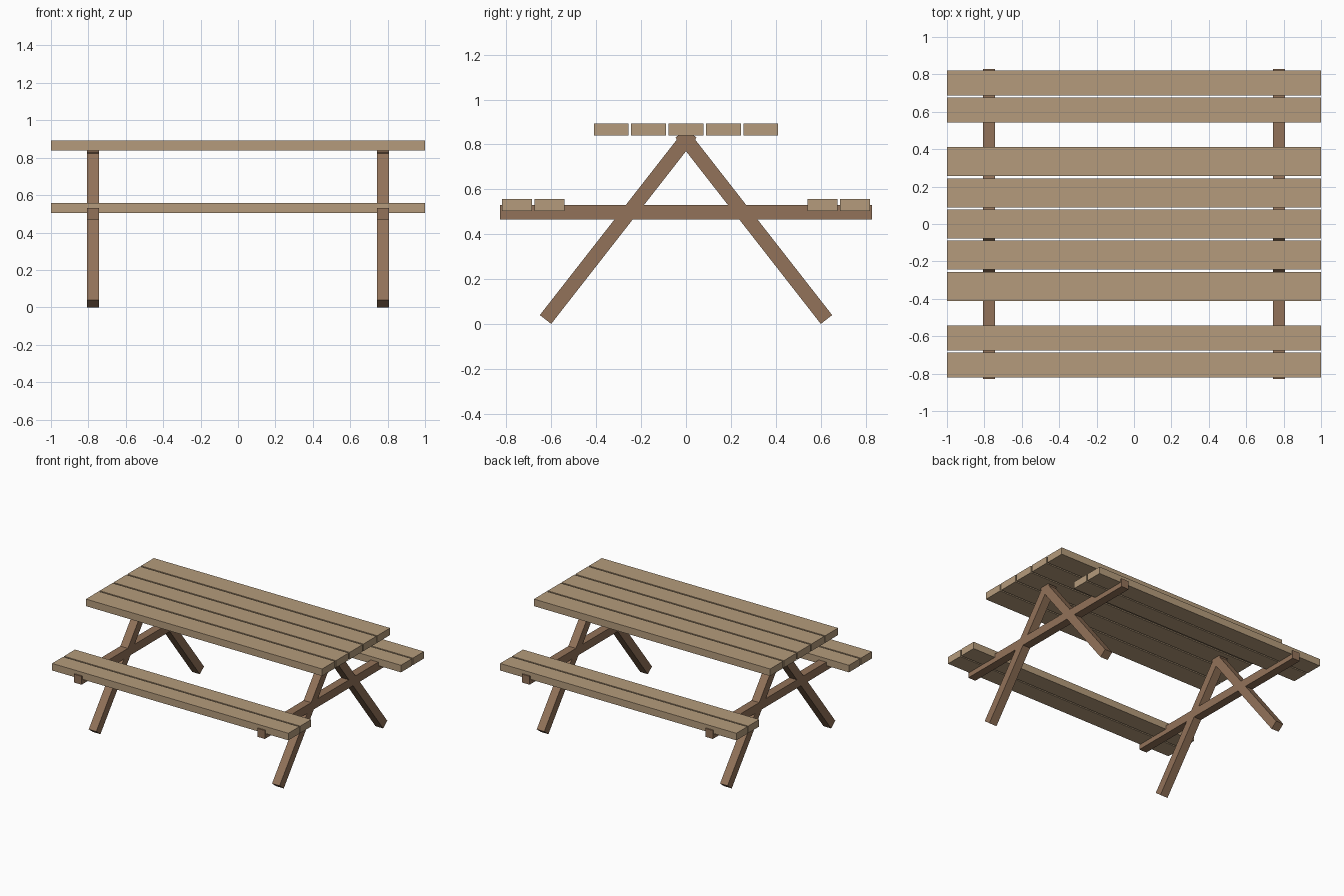
import bpy, math
from mathutils import Vector

if "Cube" in bpy.data.objects:
    bpy.data.objects.remove(bpy.data.objects["Cube"])


def material(name, color):
    m = bpy.data.materials.new(name)
    m.diffuse_color = (*color, 1)
    m.use_nodes = True
    m.node_tree.nodes["Principled BSDF"].inputs["Base Color"].default_value = m.diffuse_color
    return m


plank_wood = material("plank_wood", (0.46, 0.33, 0.20))
frame_wood = material("frame_wood", (0.29, 0.17, 0.10))


def box(name, center, size, mat, tilt=0.0):
    bpy.ops.mesh.primitive_cube_add(size=1, location=center, rotation=(tilt, 0, 0))
    ob = bpy.context.object
    ob.name = name
    ob.scale = size
    ob.data.materials.append(mat)
    return ob


# Table top: five planks with narrow gaps
for i in range(-2, 3):
    box("top_plank", (0, i * 0.1665, 0.866), (2, 0.155, 0.054), plank_wood)

# Benches: two planks on each side, let into the cross beams
for side in (-1, 1):
    for y in (0.609, 0.753):
        box("seat_plank", (0, side * y, 0.53), (2, 0.133, 0.054), plank_wood)

# End frames: crossed legs and a bench beam
BEAM = 0.064
foot, head = Vector((0, -0.626, 0.02)), Vector((0, 0.022, 0.85))
mid, span = (foot + head) / 2, head - foot
lean = math.atan2(span.y, span.z)
for x in (-0.776, 0.776):
    box("bench_beam", (x, 0, 0.498), (BEAM, 1.658, BEAM), frame_wood)
    for side in (-1, 1):
        box("leg", (x, -side * mid.y, mid.z), (BEAM, BEAM, span.length),
            frame_wood, side * lean)
